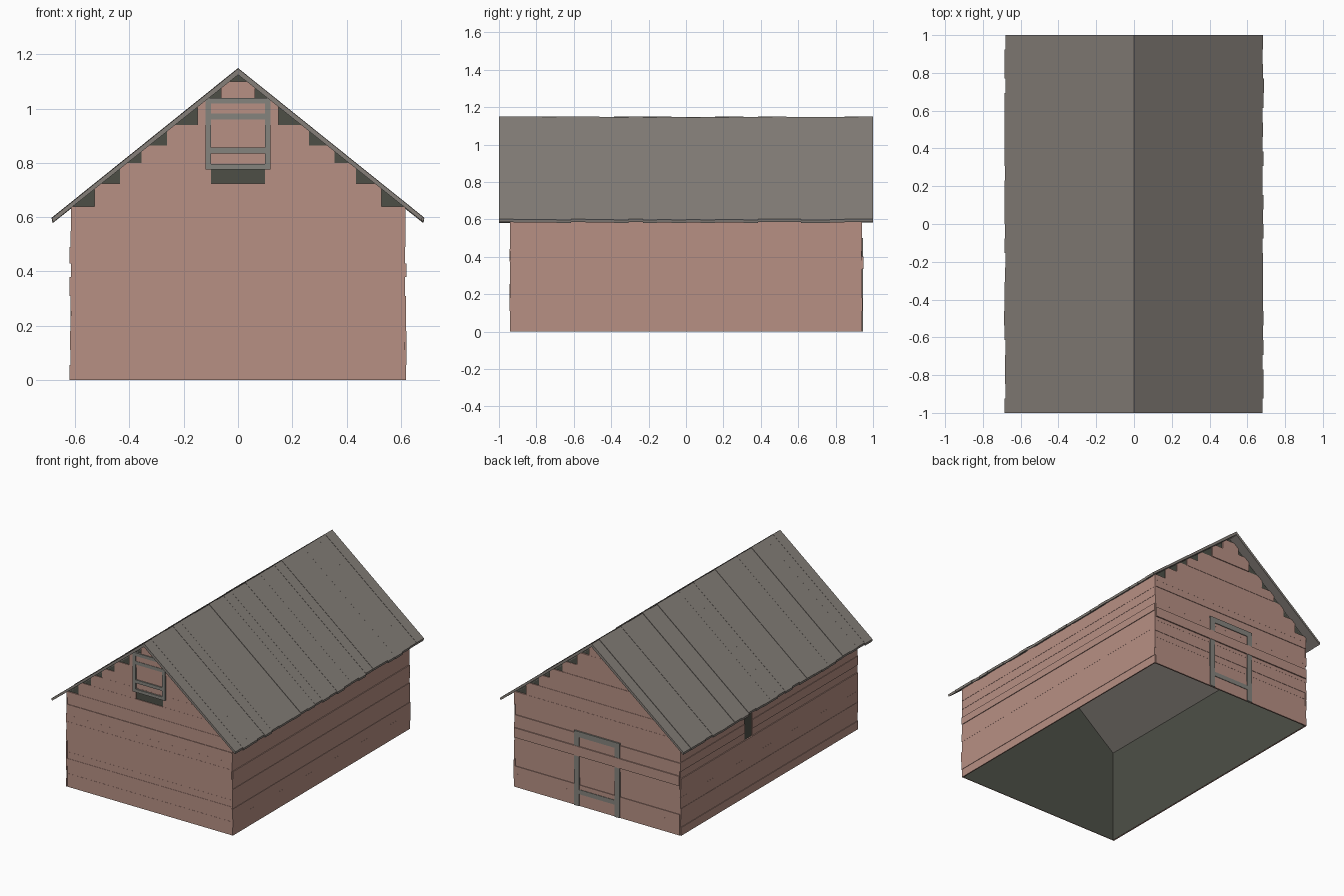
import bpy, bmesh, random
from mathutils import Vector

random.seed(4)
cube = bpy.data.objects.get("Cube")
if cube:
    bpy.data.objects.remove(cube)

SLOPE = 0.803      # roof fall per unit of x
RIDGE = 1.15       # top of the roof
UNDER = 1.127      # underside of the roof at the ridge
SX, SY = 0.611, 0.932   # half size of the inner shell


def material(name, rgb):
    m = bpy.data.materials.new(name)
    m.use_nodes = True
    colour = [(c / 255) ** 2.2 for c in rgb] + [1]
    m.diffuse_color = colour
    m.node_tree.nodes["Principled BSDF"].inputs["Base Color"].default_value = colour
    return m


RED = material("faded red planks", (182, 143, 131))
ROOF = material("weathered roof boards", (132, 126, 120))
TRIM = material("grey trim", (132, 131, 125))
DARK = material("dark inner shell", (78, 80, 72))


def finish(bm, name, mat):
    bmesh.ops.recalc_face_normals(bm, faces=bm.faces)
    mesh = bpy.data.meshes.new(name)
    bm.to_mesh(mesh)
    bm.free()
    mesh.materials.append(mat)
    obj = bpy.data.objects.new(name, mesh)
    bpy.context.collection.objects.link(obj)
    return obj


def prism(bm, profile, y0, y1):
    """Extrude an xz profile from y0 to y1."""
    face = bm.faces.new([bm.verts.new((x, y0, z)) for x, z in profile])
    ext = bmesh.ops.extrude_face_region(bm, geom=[face])["geom"]
    verts = [v for v in ext if isinstance(v, bmesh.types.BMVert)]
    bmesh.ops.translate(bm, verts=verts, vec=(0, y1 - y0, 0))


def box(bm, x0, x1, y0, y1, z0, z1):
    prism(bm, [(x0, z0), (x1, z0), (x1, z1), (x0, z1)], y0, y1)


def clip_to_roof(bm):
    """Trim whatever rises above the roof underside."""
    for side in (-1, 1):
        geom = bm.verts[:] + bm.edges[:] + bm.faces[:]
        cut = bmesh.ops.bisect_plane(bm, geom=geom, plane_co=(0, 0, UNDER + 0.004),
                                     plane_no=Vector((side * SLOPE, 0, 1)), clear_outer=True)
        edges = [e for e in cut["geom_cut"] if isinstance(e, bmesh.types.BMEdge)]
        bmesh.ops.holes_fill(bm, edges=edges)


def pairs(values):
    return zip(values, values[1:])


# Open-bottomed inner shell: two gables and two long walls
bm = bmesh.new()
peak = 1.135
eave = peak - SLOPE * SX
for y in (-SY, SY):
    outline = [(-SX, 0), (SX, 0), (SX, eave), (0, peak), (-SX, eave)]
    bm.faces.new([bm.verts.new((x, y, z)) for x, z in outline])
for x in (-SX, SX):
    wall = [(-SY, 0), (SY, 0), (SY, eave), (-SY, eave)]
    bm.faces.new([bm.verts.new((x, y, z)) for y, z in wall])
bmesh.ops.remove_doubles(bm, verts=bm.verts, dist=0.0001)
finish(bm, "inner_shell", DARK)

# Flat lining below the roof boards
bm = bmesh.new()
top = 1.118
low = top - SLOPE * SX
prism(bm, [(-SX, low), (0, top), (SX, low), (SX, low + 0.004),
           (0, top + 0.004), (-SX, low + 0.004)], -SY, SY)
finish(bm, "roof_lining", ROOF)

# Gable planks, stepped under the roof
LOW = [0, 0.09, 0.14, 0.19, 0.235, 0.31, 0.375, 0.44, 0.485, 0.555, 0.6, 0.64]
HIGH = [0.64, 0.725, 0.80, 0.865, 0.94, 1.03, 1.1]
for name, side in (("front", -1), ("back", 1)):
    bm = bmesh.new()
    for z0, z1 in pairs(LOW + HIGH[1:]):
        half = min(0.612, (RIDGE - z1) / SLOPE)
        out = random.uniform(0.936, 0.943)
        y0, y1 = sorted((side * (SY + 0.001), side * out))
        if side < 0 and z0 == 0.725:       # gap below the hatch
            box(bm, -half, -0.1, y0, y1, z0, z1)
            box(bm, 0.1, half, y0, y1, z0, z1)
            box(bm, -0.1, 0.1, y0, y1, 0.785, z1)
        else:
            box(bm, -half, half, y0, y1, z0, z1)
    if side > 0:                           # proud plank crossing the door posts
        box(bm, -0.612, 0.612, SY + 0.001, 0.949, 0.335, 0.4)
    clip_to_roof(bm)
    finish(bm, name + "_gable_planks", RED)

# Long wall planks, with a small opening on one side
SIDE = [0, 0.055, 0.11, 0.18, 0.255, 0.31, 0.38, 0.43, 0.49, 0.55, 0.64]
for name, side in (("left", 1), ("right", -1)):
    bm = bmesh.new()
    for z0, z1 in pairs(SIDE):
        x0, x1 = sorted((side * (SX + 0.001), side * random.uniform(0.615, 0.622)))
        end = random.uniform(0.938, 0.944)
        spans = [(-end, end)]
        if side < 0 and 0.37 < z0 < 0.54:
            spans = [(-end, 0.18), (0.26, end)]
        for y0, y1 in spans:
            box(bm, x0, x1, y0, y1, z0, z1)
    clip_to_roof(bm)
    finish(bm, name + "_wall_planks", RED)

# Roof boards running from ridge to eave
for name, side in (("left", 1), ("right", -1)):
    bm = bmesh.new()
    count = 26
    step = 2 / count
    for i in range(count):
        xe = random.uniform(0.68, 0.687)
        lift = random.uniform(-0.005, 0)
        top = RIDGE + lift
        low = top - SLOPE * xe
        profile = [(0, top), (side * xe, low),
                   (side * (xe - 0.003), low - 0.016), (0, UNDER + lift)]
        prism(bm, profile, -1 + i * step, -1 + (i + 1) * step)
    finish(bm, name + "_roof_boards", ROOF)


def frame(bm, half, width, z0, z1, y0, y1, sill):
    """Posts, lintel and optional sill around an opening."""
    for s in (-1, 1):
        a, b = sorted((s * half, s * (half - width)))
        box(bm, a, b, y0, y1, z0, z1)
    inner = half - width
    box(bm, -inner, inner, y0, y1, z1 - width, z1)
    if sill:
        box(bm, -inner, inner, y0, y1, z0, z0 + width)


# Hatch in the front gable
bm = bmesh.new()
frame(bm, 0.12, 0.021, 0.775, 1.04, -0.948, -0.934, True)
for z in (0.835, 0.96):
    box(bm, -0.099, 0.099, -0.945, -0.934, z, z + 0.022)
finish(bm, "hatch_frame", TRIM)

# Door in the back gable
bm = bmesh.new()
frame(bm, 0.17, 0.037, 0, 0.5, 0.934, 0.947, False)
box(bm, -0.133, 0.133, 0.934, 0.945, 0.08, 0.11)
finish(bm, "door_frame", TRIM)
